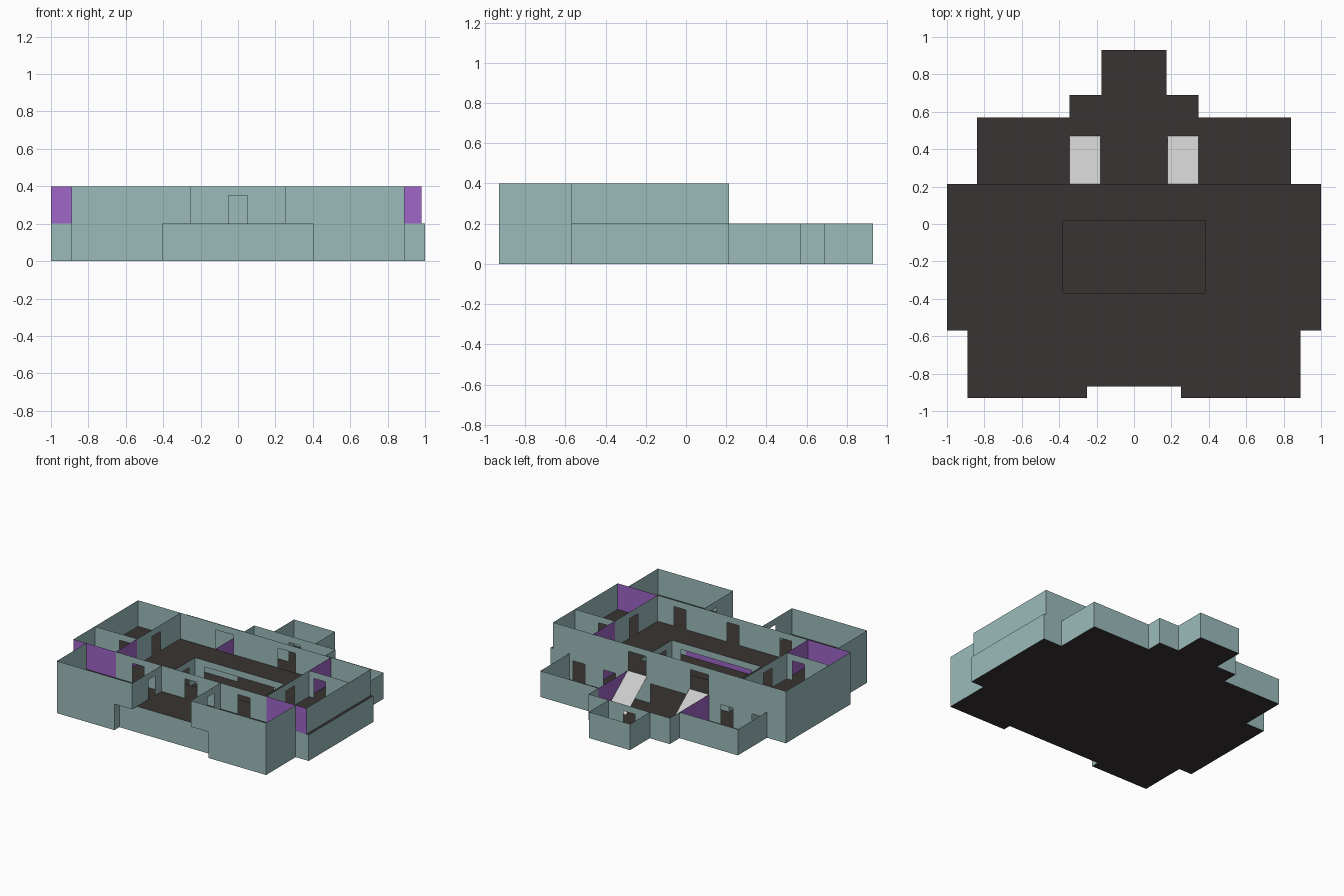
import bpy, bmesh

if "Cube" in bpy.data.objects:
    bpy.data.objects.remove(bpy.data.objects["Cube"])

def material(name, col):
    m = bpy.data.materials.new(name)
    m.diffuse_color = (*col, 1)
    m.use_nodes = True
    m.node_tree.nodes["Principled BSDF"].inputs["Base Color"].default_value = m.diffuse_color
    return m

WALL = material("wall_teal", (0.33, 0.50, 0.50))
PURPLE = material("wall_purple", (0.35, 0.13, 0.58))
FLOOR = material("floor_dark", (0.04, 0.034, 0.032))
H = 0.2          # storey height
DOOR = 0.15      # door height

def make(name, quads, mat):
    bm = bmesh.new()
    for q in quads:
        bm.faces.new([bm.verts.new(p) for p in q])
    bmesh.ops.remove_doubles(bm, verts=bm.verts[:], dist=1e-4)
    me = bpy.data.meshes.new(name)
    bm.to_mesh(me)
    bm.free()
    ob = bpy.data.objects.new(name, me)
    bpy.context.collection.objects.link(ob)
    if mat:
        me.materials.append(mat)
    return ob

def wall(name, axis, at, lo, hi, level=0, doors=(), mat=WALL):
    """Thin wall running along axis from lo to hi; doors are (centre, width)."""
    z0 = level * H
    quads = []
    def piece(a, b, za, zb):
        if b - a < 1e-4:
            return
        pts = [(a, za), (b, za), (b, zb), (a, zb)]
        quads.append([(u, at, z) if axis == 'x' else (at, u, z) for u, z in pts])
    cur = lo
    for c, w in sorted(doors):
        piece(cur, c - w / 2, z0, z0 + H)
        piece(c - w / 2, c + w / 2, z0 + DOOR, z0 + H)
        cur = c + w / 2
    piece(cur, hi, z0, z0 + H)
    return make(name, quads, mat)

def floor(name, rects, z):
    make(name, [[(a, c, z), (b, c, z), (b, d, z), (a, d, z)] for a, b, c, d in rects], FLOOR)

def span(s, a, b):
    return sorted((s * a, s * b))

# Floors
floor("ground_floor", [(-1, 1, -.57, .215), (-.89, -.4, -.93, -.57), (.4, .89, -.93, -.57),
                       (-.4, .4, -.87, -.57), (-.84, .84, .215, .57),
                       (-.345, .345, .57, .69), (-.175, .175, .69, .93)], 0)
floor("upper_floor", [(-1, 1, -.57, -.37), (-1, 1, .02, .215), (-1, -.38, -.37, .02),
                      (.38, 1, -.37, .02), (-.89, -.25, -.93, -.57), (.25, .89, -.93, -.57),
                      (-.25, .25, -.87, -.57)], H)

# Walls mirrored left and right
for s, side in ((-1, "left"), (1, "right")):
    # ground storey
    wall(side + "_outer_wall", 'y', s, -.57, .215)
    wall(side + "_front_step", 'x', -.57, *span(s, .89, 1))
    wall(side + "_wing_outer", 'y', s * .89, -.93, -.57)
    wall(side + "_wing_front", 'x', -.93, *span(s, .4, .89))
    wall(side + "_wing_inner", 'y', s * .4, -.93, -.57, 0, [(-.7, .1)])
    wall(side + "_wing_back", 'x', -.57, *span(s, .4, .89), 0, [(s * .55, .1)])
    wall(side + "_rear_step", 'x', .215, *span(s, .84, 1))
    wall(side + "_rear_room_front", 'x', .215, *span(s, .345, .84), 0,
         [(s * .5, .1), (s * .76, .1)])
    wall(side + "_rear_room_outer", 'y', s * .84, .215, .57)
    wall(side + "_rear_room_back", 'x', .57, *span(s, .345, .84))
    wall(side + "_stair_side", 'y', s * .345, .215, .57, mat=PURPLE)
    wall(side + "_hall_side", 'y', s * .345, .57, .69)
    wall(side + "_hall_back", 'x', .69, *span(s, .175, .345))
    wall(side + "_porch_side", 'y', s * .175, .69, .93)
    wall(side + "_lower_partition", 'y', s * .64, -.57, .215, 0, [(-.1, .1)],
         PURPLE if s > 0 else WALL)
    wall(side + "_courtyard_wall", 'y', s * .38, -.37, .02, 0, [(-.175, .25)])
    # stair ramp
    a, b = span(s, .18, .345)
    make(side + "_stair_ramp", [[(a, .47, 0), (b, .47, 0), (b, .215, H), (a, .215, H)]], None)

    # upper storey
    xo = 1 if s < 0 else .98
    wall(side + "_upper_outer_wall", 'y', s * xo, -.57, .215, 1)
    wall(side + "_upper_front_step", 'x', -.57, *span(s, .64, xo), 1, mat=PURPLE)
    wall(side + "_upper_wing_outer", 'y', s * .89, -.93, -.57, 1)
    wall(side + "_upper_wing_front", 'x', -.93, *span(s, .25, .89), 1)
    wall(side + "_upper_wing_inner", 'y', s * .25, -.93, -.57, 1, [(-.69, .08)])
    wall(side + "_upper_wing_back", 'x', -.57, *span(s, .25, .64), 1, [(s * .45, .1)])

# Central ground walls
wall("entrance_front", 'x', -.87, -.4, .4)
wall("entrance_inner", 'x', -.57, -.4, .4, mat=PURPLE)
wall("rear_hall_front", 'x', .215, -.345, .345, 0, [(0, .3)])
wall("porch_front", 'x', .69, -.175, .175, 0, [(0, .1)])
wall("porch_back", 'x', .93, -.175, .175)
for y, n in ((-.37, "front"), (.02, "back")):
    wall("courtyard_" + n, 'x', y, -.38, .38, 0, [(0, .6)])

# Central upper walls
wall("balcony_wall", 'x', -.57, -.25, .25, 1, [(0, .1)])
wall("upper_rear_wall", 'x', .215, -1, .98, 1, [(-.265, .15), (.265, .15)])

# Upper side rooms, with the small room at opposite ends
wall("upper_left_small_room_side", 'y', -.64, -.57, -.31, 1, mat=PURPLE)
wall("upper_left_room_side", 'y', -.64, -.31, .215, 1, [(-.08, .1)])
wall("upper_left_partition", 'x', -.31, -1, -.64, 1, [(-.74, .1)])
wall("upper_right_small_room_side", 'y', .64, -.05, .215, 1, mat=PURPLE)
wall("upper_right_room_side", 'y', .64, -.57, -.05, 1, [(-.28, .1)])
wall("upper_right_partition", 'x', -.05, .64, .98, 1, [(.73, .1)])
